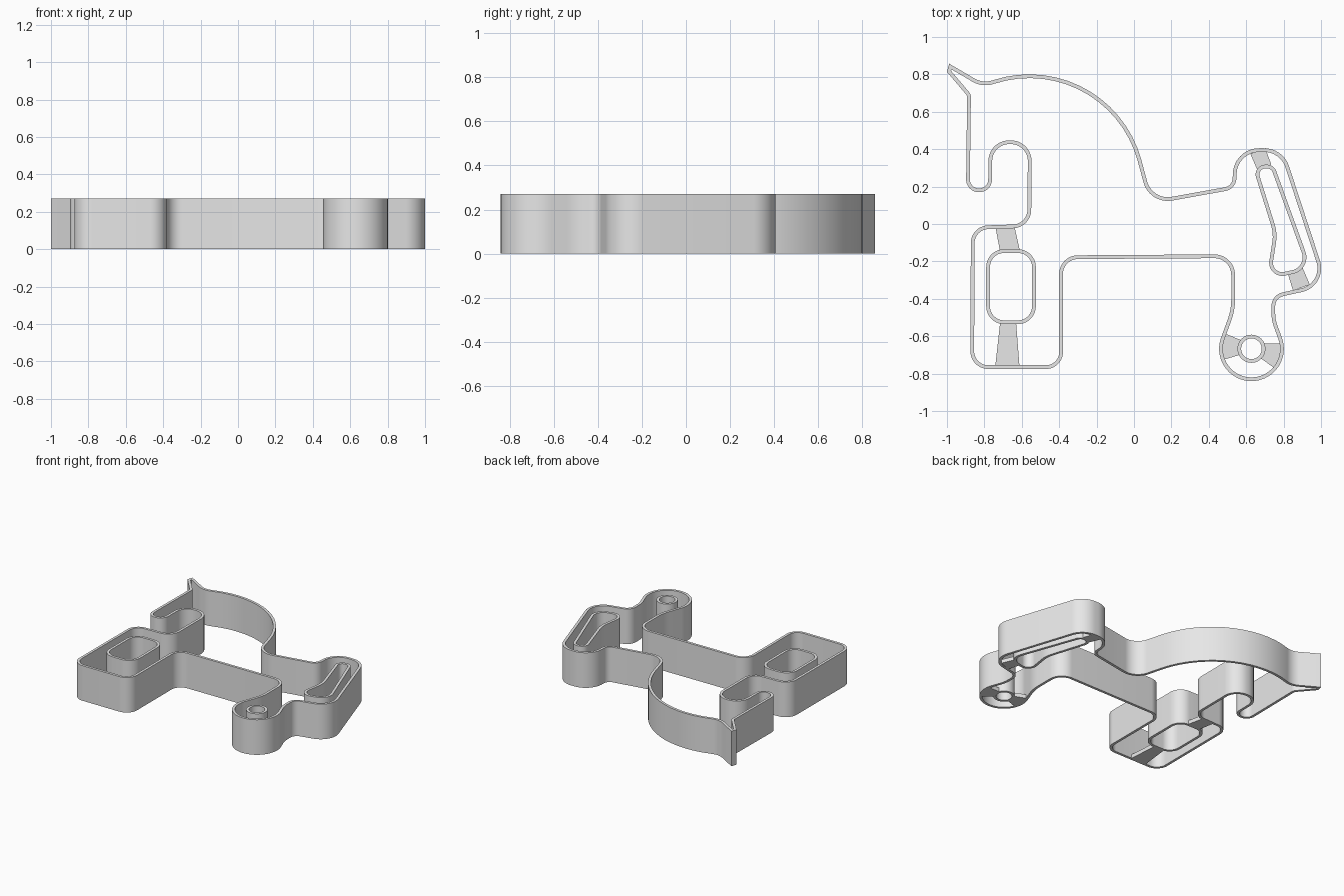
import bpy
import bmesh
import math
from mathutils import Vector

HEIGHT = 0.27
WALL = 0.02
BRIDGE_HEIGHT = 0.03

cube = bpy.data.objects.get("Cube")
if cube:
    bpy.data.objects.remove(cube, do_unlink=True)

grey = bpy.data.materials.new("light_grey")
grey.use_nodes = True
grey.diffuse_color = (0.8, 0.8, 0.8, 1)
grey.node_tree.nodes["Principled BSDF"].inputs["Base Color"].default_value = (0.8, 0.8, 0.8, 1)


def add_object(name, bm):
    """Turn a bmesh into a grey object in the scene."""
    mesh = bpy.data.meshes.new(name)
    bm.to_mesh(mesh)
    bm.free()
    mesh.materials.append(grey)
    obj = bpy.data.objects.new(name, mesh)
    bpy.context.collection.objects.link(obj)
    return obj


def rounded_path(corners):
    """Closed path through (x, y, radius) corners, each replaced by an arc."""
    path = []
    for i, (x, y, radius) in enumerate(corners):
        here = Vector((x, y))
        before = (Vector(corners[i - 1][:2]) - here).normalized()
        after = (Vector(corners[(i + 1) % len(corners)][:2]) - here).normalized()
        half = before.angle(after) / 2
        centre = here + (before + after).normalized() * radius / math.sin(half)
        reach = radius / math.tan(half)
        start = here + before * reach - centre
        end = here + after * reach - centre
        turn = math.atan2(start.cross(end), start.dot(end))
        steps = max(4, round(abs(turn) / math.radians(6)))
        for k in range(steps + 1):
            a = turn * k / steps
            c, s = math.cos(a), math.sin(a)
            path.append(centre + Vector((start.x * c - start.y * s,
                                         start.x * s + start.y * c)))
    # Drop points that coincide where two arcs meet
    return [p for i, p in enumerate(path) if (p - path[i - 1]).length > 0.002]


def wall(name, path):
    """Thin upright wall that follows a closed path."""
    bm = bmesh.new()
    low = [bm.verts.new((p.x, p.y, 0)) for p in path]
    high = [bm.verts.new((p.x, p.y, HEIGHT)) for p in path]
    for i in range(len(path)):
        bm.faces.new((low[i - 1], low[i], high[i], high[i - 1]))
    bmesh.ops.recalc_face_normals(bm, faces=bm.faces)
    obj = add_object(name, bm)
    solid = obj.modifiers.new("thickness", 'SOLIDIFY')
    solid.thickness = WALL
    solid.offset = 0
    solid.use_even_offset = True
    bpy.ops.object.select_all(action='DESELECT')
    obj.select_set(True)
    bpy.context.view_layer.objects.active = obj
    bpy.ops.object.modifier_apply(modifier=solid.name)
    bpy.ops.object.shade_smooth_by_angle(angle=math.radians(30))


def bridge(name, start, start_width, end, end_width):
    """Low tapered bar joining an inner wall to the outline."""
    a, b = Vector(start), Vector(end)
    side = (b - a).normalized().orthogonal() / 2
    ring = (a - side * start_width, b - side * end_width,
            b + side * end_width, a + side * start_width)
    bm = bmesh.new()
    face = bm.faces.new([bm.verts.new((p.x, p.y, 0)) for p in ring])
    top = bmesh.ops.extrude_face_region(bm, geom=[face])
    verts = [v for v in top["geom"] if isinstance(v, bmesh.types.BMVert)]
    bmesh.ops.translate(bm, verts=verts, vec=(0, 0, BRIDGE_HEIGHT))
    bmesh.ops.recalc_face_normals(bm, faces=bm.faces)
    add_object(name, bm)


# Outline wall: beak, head and back, tail, rear foot, belly, front leg, throat
outline = [
    (-0.995, 0.823, 0.012), (-0.975, 0.852, 0.012),
    (-0.816, 0.738, 0.13), (-0.137, 0.959, 0.61), (0.09, 0.115, 0.125),
    (0.535, 0.195, 0.06), (0.545, 0.395, 0.13), (0.79, 0.395, 0.13),
    (1.026, -0.325, 0.12), (0.745, -0.387, 0.065),
    (0.745, -0.512, 0.2), (0.861, -0.83, 0.163),
    (0.395, -0.83, 0.163), (0.53, -0.46, 0.3),
    (0.53, -0.172, 0.1), (-0.39, -0.178, 0.09),
    (-0.39, -0.765, 0.08), (-0.865, -0.765, 0.085),
    (-0.862, -0.02, 0.085), (-0.56, -0.01, 0.09),
    (-0.557, 0.437, 0.1), (-0.767, 0.437, 0.1),
    (-0.77, 0.18, 0.058), (-0.888, 0.18, 0.058), (-0.882, 0.69, 0.03),
]
wall("outline_wall", rounded_path(outline))

# Inner wall of the front leg
wall("leg_window_wall", rounded_path(
    [(x, y, 0.085) for x, y in ((-0.78, -0.145), (-0.535, -0.145),
                                (-0.535, -0.525), (-0.78, -0.525))]))

# Inner wall of the tail
wall("tail_slot_wall", rounded_path([
    (0.645, 0.307, 0.042), (0.741, 0.307, 0.042), (0.938, -0.237, 0.08),
    (0.72, -0.285, 0.06), (0.757, -0.05, 0.2)]))

# Round inner wall of the rear foot
foot = Vector((0.628, -0.667))
wall("foot_ring_wall", [
    foot + 0.065 * Vector((math.cos(a), math.sin(a)))
    for a in (math.tau * i / 48 for i in range(48))])

# Bridges
bridge("leg_upper_bridge", (-0.69, -0.015), 0.1, (-0.663, -0.147), 0.105)
bridge("leg_lower_bridge", (-0.673, -0.525), 0.085, (-0.677, -0.765), 0.13)
bridge("foot_left_bridge", (0.568, -0.66), 0.08, (0.475, -0.655), 0.145)
bridge("foot_right_bridge", (0.685, -0.676), 0.08, (0.777, -0.707), 0.14)
bridge("tail_upper_bridge", (0.662, 0.39), 0.085, (0.697, 0.303), 0.08)
bridge("tail_lower_bridge", (0.862, -0.25), 0.085, (0.895, -0.34), 0.095)
